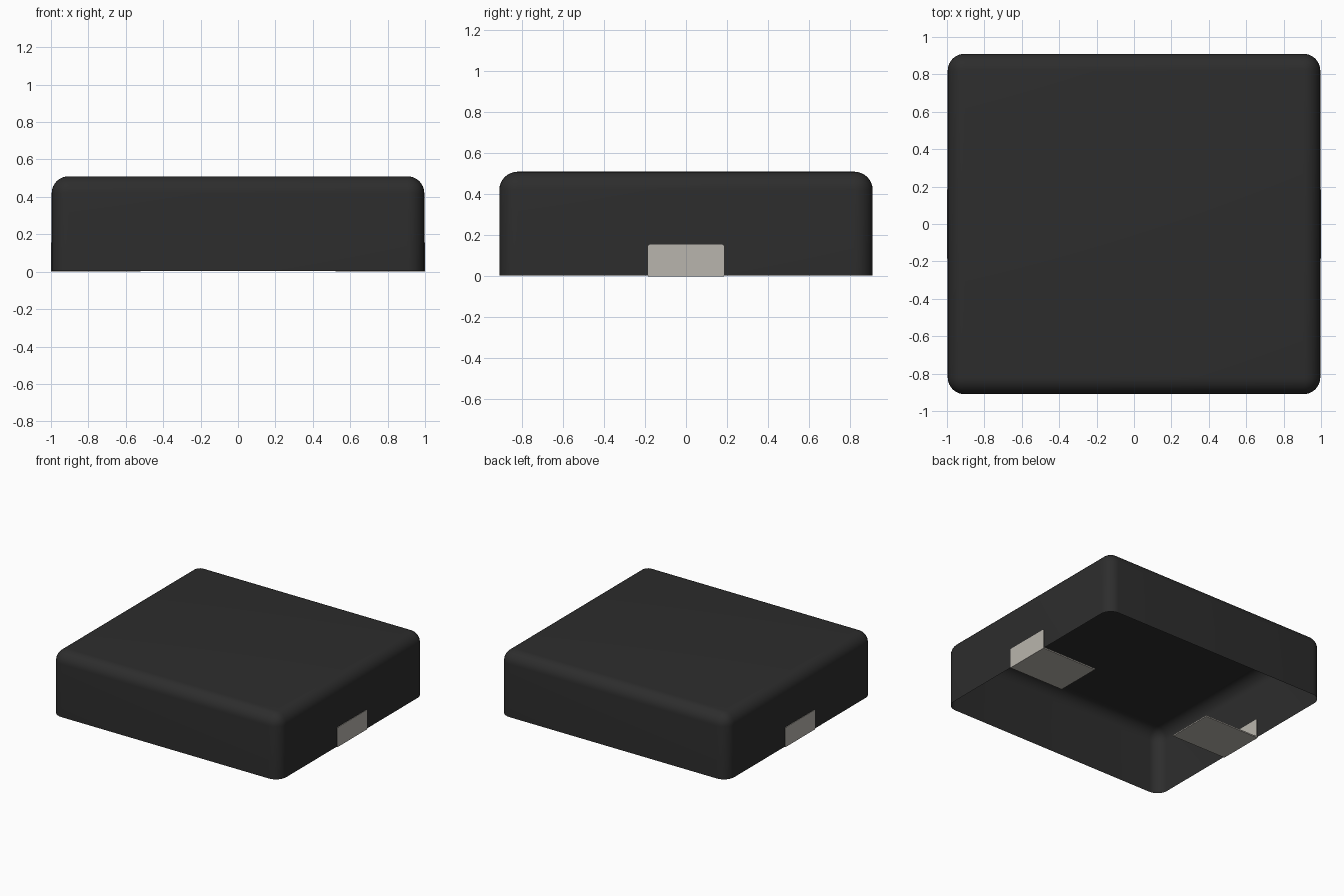
import bpy
import bmesh
from mathutils import Vector

if "Cube" in bpy.data.objects:
    bpy.data.objects.remove(bpy.data.objects["Cube"], do_unlink=True)


def material(name, colour):
    mat = bpy.data.materials.new(name)
    mat.use_nodes = True
    mat.diffuse_color = colour
    mat.node_tree.nodes["Principled BSDF"].inputs["Base Color"].default_value = colour
    return mat


def finish(bm, name, mat):
    mesh = bpy.data.meshes.new(name)
    bm.to_mesh(mesh)
    bm.free()
    obj = bpy.data.objects.new(name, mesh)
    mesh.materials.append(mat)
    bpy.context.collection.objects.link(obj)
    bpy.ops.object.select_all(action="DESELECT")
    obj.select_set(True)
    bpy.context.view_layer.objects.active = obj
    bpy.ops.object.shade_smooth_by_angle()
    return obj


def box(bm, low, high):
    low, high = Vector(low), Vector(high)
    verts = bmesh.ops.create_cube(bm, size=1)["verts"]
    for v in verts:
        v.co = (low + high) / 2 + v.co * (high - low)
    return verts


black = material("matte black", (0.026, 0.026, 0.026, 1))
metal = material("warm grey metal", (0.485, 0.462, 0.418, 1))

# Rounded shell, open underneath
bm = bmesh.new()
box(bm, (-0.996, -0.91, 0.004), (0.996, 0.91, 0.51))
floor = [f for f in bm.faces if f.normal.z < -0.5]
bmesh.ops.delete(bm, geom=floor, context="FACES_ONLY")
rounded = [e for e in bm.edges if not e.is_boundary]
bmesh.ops.bevel(bm, geom=rounded, offset=0.09, segments=8, profile=0.5, affect="EDGES")
finish(bm, "body_shell", black)

# L-shaped end contacts: a profile folded under the shell, extruded across
profile = [(0.52, 0), (1, 0), (1, 0.155), (0.99, 0.155), (0.99, 0.01), (0.52, 0.01)]
half_width = 0.185
for name, side in (("left_contact", 1), ("right_contact", -1)):
    bm = bmesh.new()
    face = bm.faces.new([bm.verts.new((side * x, -half_width, z)) for x, z in profile])
    new = bmesh.ops.extrude_face_region(bm, geom=[face])["geom"]
    moved = [g for g in new if isinstance(g, bmesh.types.BMVert)]
    bmesh.ops.translate(bm, verts=moved, vec=(0, 2 * half_width, 0))
    bmesh.ops.recalc_face_normals(bm, faces=bm.faces)
    # Clip the upper corners of the upright tab
    corners = [e for e in bm.edges if all(v.co.z > 0.15 for v in e.verts)
               and abs(e.verts[0].co.y - e.verts[1].co.y) < 0.001]
    bmesh.ops.bevel(bm, geom=corners, offset=0.01, segments=2, profile=0.5, affect="EDGES")
    finish(bm, name, metal)
